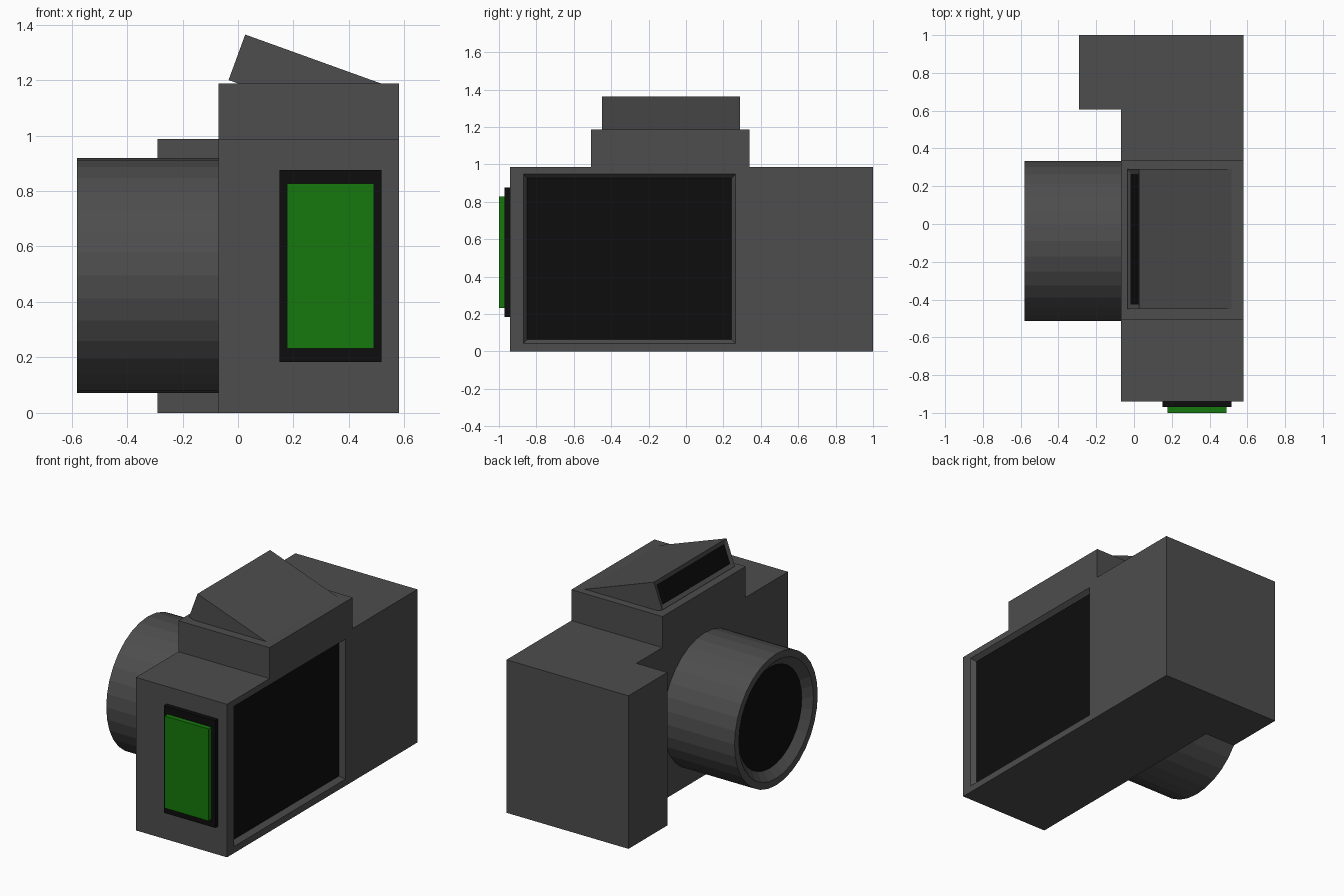
import bpy, bmesh, math
from mathutils import Vector, Matrix

if "Cube" in bpy.data.objects:
    bpy.data.objects.remove(bpy.data.objects["Cube"])


def material(name, rgb):
    m = bpy.data.materials.new(name)
    m.diffuse_color = (*rgb, 1)
    m.use_nodes = True
    m.node_tree.nodes["Principled BSDF"].inputs["Base Color"].default_value = m.diffuse_color
    return m


GREY = material("dark_grey", (0.075, 0.075, 0.075))
BLACK = material("black", (0.004, 0.004, 0.004))
GREEN = material("green", (0.008, 0.19, 0.004))


def finish(bm, name, *mats):
    bmesh.ops.recalc_face_normals(bm, faces=bm.faces)
    me = bpy.data.meshes.new(name)
    bm.to_mesh(me)
    bm.free()
    for m in mats:
        me.materials.append(m)
    ob = bpy.data.objects.new(name, me)
    bpy.context.collection.objects.link(ob)
    return ob


def prism(points, direction):
    """Extrude a closed outline along a vector."""
    bm = bmesh.new()
    face = bm.faces.new([bm.verts.new(p) for p in points])
    ext = bmesh.ops.extrude_face_region(bm, geom=[face])["geom"]
    bmesh.ops.translate(bm, vec=direction,
                        verts=[v for v in ext if isinstance(v, bmesh.types.BMVert)])
    bmesh.ops.recalc_face_normals(bm, faces=bm.faces)
    return bm


def box(x0, x1, y0, y1, z0, z1):
    return prism([(x0, y0, z0), (x1, y0, z0), (x1, y1, z0), (x0, y1, z0)], (0, 0, z1 - z0))


def facing(bm, direction):
    d = Vector(direction)
    bm.normal_update()
    return max(bm.faces, key=lambda f: (f.normal.dot(d), f.calc_center_median().dot(d)))


def recess(bm, face, margin, depth):
    """Sloped frame leading in to a sunken black panel."""
    n = face.normal.copy()
    bmesh.ops.inset_region(bm, faces=[face], thickness=margin)
    bmesh.ops.translate(bm, vec=-n * depth, verts=face.verts[:])
    face.material_index = 1


# Body with hand grip, one L-shaped outline
bm = prism([(-0.07, -0.94, 0), (0.58, -0.94, 0), (0.58, 1, 0),
            (-0.29, 1, 0), (-0.29, 0.605, 0), (-0.07, 0.605, 0)], (0, 0, 0.987))
# Sunken screen on the back of the body
back = facing(bm, (1, 0, 0))
bmesh.ops.inset_region(bm, faces=[back], thickness=0.04)
for v in back.verts:
    v.co.y = 0.265 if v.co.y > 0 else -0.87
    v.co.z = 0.947 if v.co.z > 0.5 else 0.043
bm.normal_update()
recess(bm, back, 0.03, 0.03)
finish(bm, "body", GREY, BLACK)

# Raised top housing
finish(box(-0.07, 0.58, -0.507, 0.34, 0.987, 1.187), "top_housing", GREY)

# Tilted pop-up flash with a recessed front
bm = prism([(x, -0.45, z) for x, z in
            [(-0.034, 1.2), (0.026, 1.364), (0.52, 1.186), (0.46, 1.022)]], (0, 0.74, 0))
recess(bm, facing(bm, (-0.94, 0, 0.34)), 0.035, 0.008)
finish(bm, "flash", GREY, BLACK)

# Lens barrel with a recessed glass
bm = bmesh.new()
bmesh.ops.create_cone(bm, cap_ends=True, segments=32, radius1=0.424, radius2=0.424, depth=0.51,
                      matrix=Matrix.Translation((-0.325, -0.09, 0.495))
                      @ Matrix.Rotation(math.pi / 2, 4, 'Y'))
front = facing(bm, (-1, 0, 0))
bmesh.ops.inset_region(bm, faces=[front], thickness=0.044)
bm.normal_update()
recess(bm, front, 0.054, 0.045)
finish(bm, "lens", GREY, BLACK)

# Side plate and raised green panel
finish(box(0.15, 0.517, -0.97, -0.94, 0.184, 0.875), "side_plate", BLACK)
finish(box(0.177, 0.49, -1.0, -0.97, 0.233, 0.827), "side_panel", GREEN)
